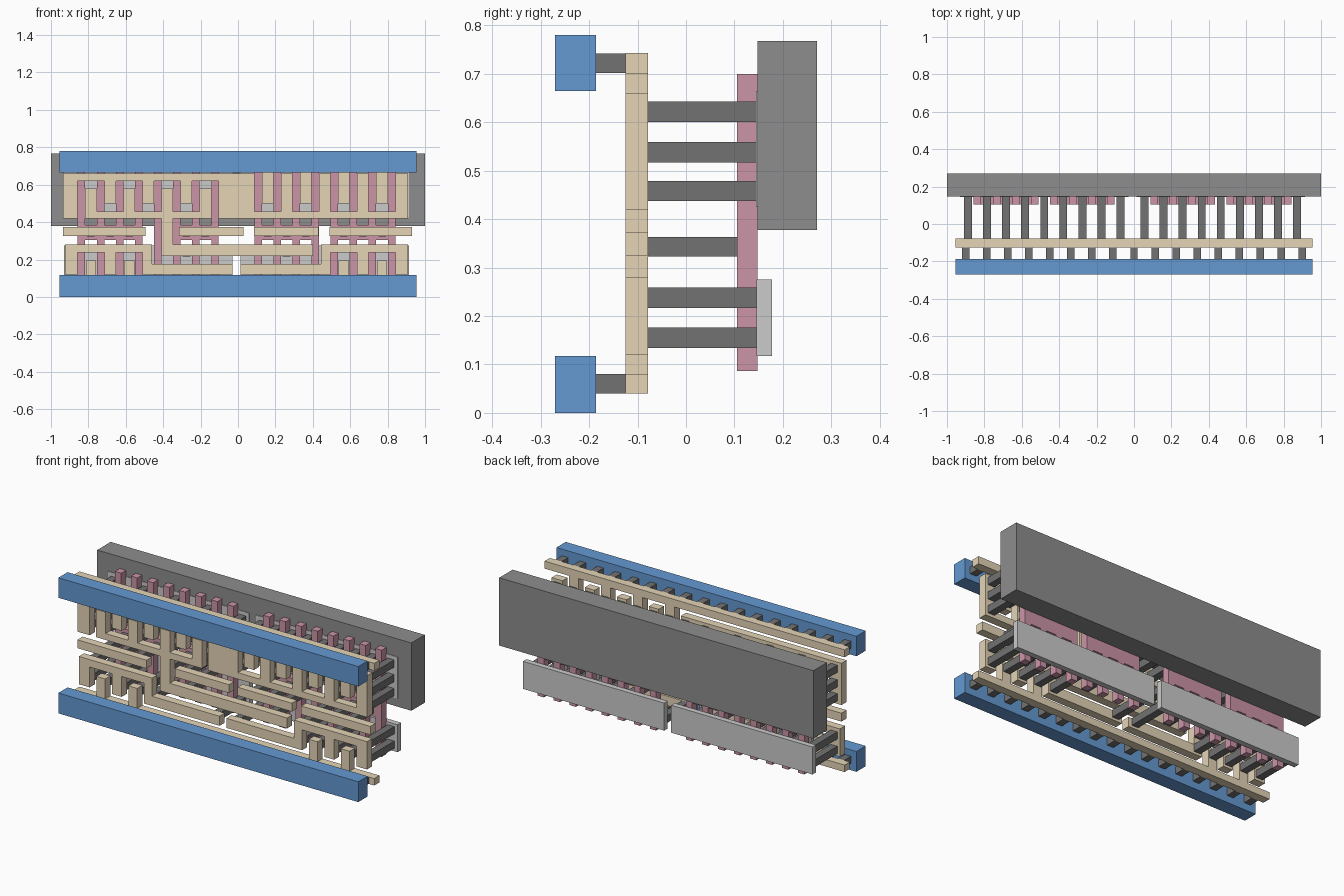
import bpy, bmesh

if "Cube" in bpy.data.objects:
    bpy.data.objects.remove(bpy.data.objects["Cube"])

def material(name, rgb):
    m = bpy.data.materials.new(name)
    m.diffuse_color = (*rgb, 1)
    m.use_nodes = True
    m.node_tree.nodes["Principled BSDF"].inputs["Base Color"].default_value = m.diffuse_color
    return m

BLUE = material("blue", (0.13, 0.32, 0.65))
TAN = material("tan", (0.78, 0.66, 0.47))
PINK = material("pink", (0.60, 0.30, 0.38))
DARK = material("dark_grey", (0.17, 0.17, 0.17))
MID = material("mid_grey", (0.27, 0.27, 0.27))

def plates(name, outlines, y0, y1, mat=None):
    """Extrude one or more (x, z) outlines from y0 to y1."""
    bm = bmesh.new()
    for pts in outlines:
        f = bm.faces.new([bm.verts.new((x, y0, z)) for x, z in pts])
        ext = bmesh.ops.extrude_face_region(bm, geom=[f])["geom"]
        for v in ext:
            if isinstance(v, bmesh.types.BMVert):
                v.co.y = y1
    # restore any removed front cap, then orient outward
    bmesh.ops.holes_fill(bm, edges=[e for e in bm.edges if e.is_boundary], sides=0)
    bmesh.ops.recalc_face_normals(bm, faces=bm.faces)
    me = bpy.data.meshes.new(name)
    bm.to_mesh(me)
    bm.free()
    ob = bpy.data.objects.new(name, me)
    bpy.context.collection.objects.link(ob)
    if mat:
        me.materials.append(mat)
    return ob

def rect(x0, x1, z0, z1):
    return [(x0, z0), (x1, z0), (x1, z1), (x0, z1)]

def square(x, z, s=0.042):
    return rect(x - s / 2, x + s / 2, z - s / 2, z + s / 2)

def bump(x, w, base, tip):
    """Four points of a finger or notch on a horizontal edge, left to right."""
    return [(x - w, base), (x - w, tip), (x + w, tip), (x + w, base)]

def mirrored(pts):
    return [(-x - 0.016, z) for x, z in pts]

P, H, SLIT = 0.102, 0.031, 0.04          # column pitch, finger half width, gap
XL = [-0.888 + P * k for k in range(9)]  # left contact columns
XR = [0.056 + P * k for k in range(9)]   # right contact columns
Y_METAL = (-0.125, -0.078)

# outer rails
plates("outer_rails", [rect(-0.955, 0.955, 0, 0.117),
                       rect(-0.955, 0.955, 0.665, 0.78)], -0.27, -0.186, BLUE)
# short posts behind the rails
plates("rail_posts", [square(-0.9 + 0.1125 * i, z, 0.04)
                      for i in range(17) for z in (0.06, 0.722)], -0.186, -0.125, DARK)

# inner rails with fingers
top = [(-0.955, 0.743), (-0.955, 0.70)]
for k in (1, 3, 5, 7):
    top += bump(XR[k], H, 0.70, 0.50)
top += [(0.955, 0.70), (0.955, 0.743)]
plates("inner_top_rail", [top], *Y_METAL, TAN)
bot = [(-0.955, 0.04), (-0.955, 0.08)]
for x in (XL[1], XL[3], XR[5], XR[7]):
    bot += bump(x, H * 0.9, 0.08, 0.195)
bot += [(0.955, 0.08), (0.955, 0.04)]
plates("inner_bottom_rail", [bot], *Y_METAL, TAN)

# large upper plate: hanging comb on the left, notches on the right
up = [(-0.935, 0.66), (-0.935, 0.42), (XL[0] + H, 0.42), (XL[0] + H, 0.62)]
for k in (2, 4, 6):
    up += bump(XL[k], H, 0.62, 0.50)
up += [(XL[8] - H, 0.62), (XL[8] - H, 0.42), (0.91, 0.42), (0.91, 0.66)]
for k in (7, 5, 3, 1):
    up += bump(XR[k], H + SLIT, 0.66, 0.457)[::-1]
plates("upper_plate", [up], *Y_METAL, TAN)

# rising comb with a stem and a long arm
comb = [(XL[1] - H, 0.42)]
for k in (1, 3, 5, 7):
    comb += bump(XL[k], H, 0.457, 0.58)[(1 if k == 1 else 0):(3 if k == 7 else 4)]
comb += [(XL[7] + H, 0.42), (XL[5] + H, 0.42), (XL[5] + H, 0.28), (0.40, 0.28),
         (0.40, 0.22), (XL[5] - H, 0.22), (XL[5] - H, 0.42)]
plates("comb_plate", [comb], *Y_METAL, TAN)

# lower plates, a mirrored pair
low = [(-0.925, 0.12), (-0.925, 0.28), (-0.46, 0.28), (-0.46, 0.175),
       (-0.03, 0.175), (-0.03, 0.12)]
for k in (3, 1):
    low += bump(XL[k], H + SLIT, 0.12, 0.237)[::-1]
plates("lower_plates", [low, mirrored(low)], *Y_METAL, TAN)

# middle strips
plates("middle_strips", [rect(-0.935, -0.495, 0.325, 0.373), rect(-0.315, 0.03, 0.325, 0.373),
                         rect(0.085, 0.43, 0.325, 0.373), rect(0.49, 0.93, 0.325, 0.373)],
       *Y_METAL, TAN)

# pink gates: four groups of four bars joined by a cross band
gates = []
for start in (XL[0], XL[4], XR[0], XR[4]):
    xs = [start + P * (i + 0.5) for i in range(4)]
    g = []
    for i, x in enumerate(xs):
        b = bump(x, 0.02, 0.385, 0.70)
        g += b[(1 if i == 0 else 0):(3 if i == 3 else 4)]
    for i, x in enumerate(xs[::-1]):
        b = bump(x, 0.02, 0.305, 0.086)[::-1]
        g += b[(1 if i == 0 else 0):(3 if i == 3 else 4)]
    gates.append(g)
plates("gates", gates, 0.105, 0.148, PINK)

# long contact posts to the back strips
A, B, C, D, E = 0.622, 0.538, 0.458, 0.238, 0.155
posts = []
for k in range(9):
    left = (A, B, C) if k in (0, 8) else ((C, B) if k % 2 else (A, B))
    right = (A, B) if k % 2 else (A, B, C)
    posts += [square(XL[k], z) for z in left] + [square(XR[k], z) for z in right]
    low_z = {0: (D, E), 1: (E,), 2: (D, E), 3: (E,), 4: (D, E), 6: (D,), 8: (E,)}
    for z in low_z.get(k, ()):
        posts += [square(XL[k], z), square(XR[8 - k], z)]
plates("contact_posts", posts, -0.078, 0.146, DARK)
# shorter posts to the gate bands
plates("gate_posts", [square(s + P * k, 0.343, 0.04) for s in (XL[0], XL[4], XR[0], XR[4])
                      for k in (1, 2, 3)], -0.078, 0.105, DARK)

# back strips and block
plates("lower_back_strips", [rect(-0.93, -0.03, 0.117, 0.275),
                             rect(0.014, 0.914, 0.117, 0.275)], 0.146, 0.178)
plates("upper_back_strips", [rect(-0.93, -0.03, 0.425, 0.665),
                             rect(0.014, 0.914, 0.425, 0.665)], 0.145, 0.178)
plates("back_block", [rect(-1, 1, 0.378, 0.768)], 0.148, 0.27, MID)
